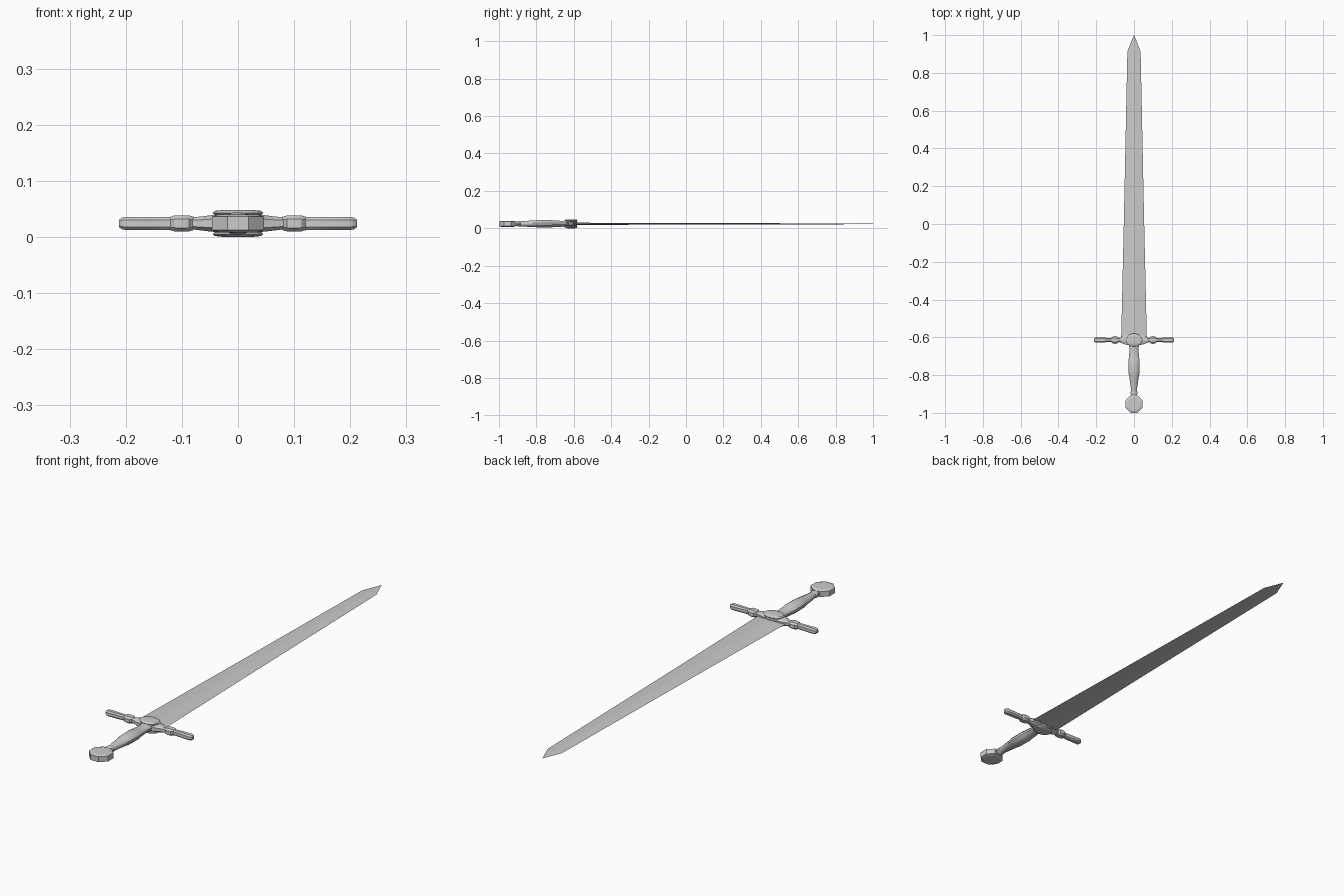
import bpy, bmesh, math
from mathutils import Vector

ZC = 0.024    # mid height of the sword
GY = -0.614   # guard line along y


def loft(name, sections, place, sides=8, power=1.0, phase=0.5, angle=None):
    """Skin rings of (position, half width, half height) along an axis."""
    bm = bmesh.new()
    rings = []
    for p, a, b in sections:
        ring = []
        for i in range(sides):
            t = 2 * math.pi * (i + phase) / sides
            c, s = math.cos(t), math.sin(t)
            u = math.copysign(abs(c) ** power, c)
            v = math.copysign(abs(s) ** power, s)
            ring.append(bm.verts.new(place(p, u * a, v * b)))
        rings.append(ring)
    for r, q in zip(rings, rings[1:]):
        for i in range(sides):
            j = (i + 1) % sides
            bm.faces.new((r[i], r[j], q[j], q[i]))
    bm.faces.new(rings[0])
    bm.faces.new(rings[-1])
    bmesh.ops.recalc_face_normals(bm, faces=bm.faces)
    me = bpy.data.meshes.new(name)
    bm.to_mesh(me)
    bm.free()
    ob = bpy.data.objects.new(name, me)
    bpy.context.collection.objects.link(ob)
    if angle:
        bpy.ops.object.select_all(action='DESELECT')
        ob.select_set(True)
        bpy.context.view_layer.objects.active = ob
        bpy.ops.object.shade_smooth_by_angle(angle=math.radians(angle))
    return ob


def along_y(p, a, b):
    return Vector((a, p, ZC + b))


def along_x(p, a, b):
    return Vector((p, GY + a, ZC + b))


def along_z(y):
    return lambda p, a, b: Vector((a, y + b, ZC + p))


# Blade: flat diamond section, tapering to a short point
loft("blade", [(-0.61, 0.068, 0.006), (0.0, 0.054, 0.004), (0.915, 0.035, 0.0022),
               (1.0, 0.0006, 0.0004)], along_y, sides=4, phase=0)

# Grip: widest below the guard, stepped in the middle, with a collar at the pommel
k = 1 / math.cos(math.pi / 12)
loft("grip", [(-0.915, 0.014, 0.013), (-0.89, 0.014, 0.013), (-0.875, 0.016, 0.015),
              (-0.80, 0.027, 0.019), (-0.795, 0.029, 0.0205), (-0.72, 0.031, 0.0205),
              (-0.715, 0.029, 0.019), (-0.66, 0.024, 0.016), (-0.645, 0.028, 0.018),
              (-0.62, 0.028, 0.018)],
     along_y, sides=12, angle=35)
loft("grip_collar", [(-0.904, 0.014, 0.012), (-0.899, 0.019, 0.015), (-0.889, 0.019, 0.015),
                     (-0.884, 0.014, 0.012)], along_y, sides=12, angle=35)

# Pommel: eight-sided disc with bevelled faces
R = 0.046 / math.cos(math.pi / 8)
loft("pommel", [(-0.016, 0.037, 0.037), (-0.012, R, R), (0.012, R, R), (0.016, 0.037, 0.037)],
     along_z(-0.954))

# Guard: flared centre block, then a knob and a rounded bar on either side
loft("guard_centre", [(-0.09, 0.011, 0.011), (-0.075, 0.013, 0.012), (-0.048, 0.025, 0.0155),
                      (0, 0.034, 0.0185), (0.048, 0.025, 0.0155), (0.075, 0.013, 0.012),
                      (0.09, 0.011, 0.011)],
     along_x, power=0.75, angle=30)
for side, s in (("left", -1), ("right", 1)):
    loft("guard_knob_" + side,
         [(s * x, w, h) for x, w, h in ((0.079, 0.010, 0.0125), (0.087, 0.019, 0.015),
                                        (0.100, 0.022, 0.0155), (0.113, 0.019, 0.015),
                                        (0.121, 0.010, 0.0125))],
         along_x, power=0.7, angle=30)
    loft("guard_arm_" + side,
         [(s * x, w, h) for x, w, h in ((0.11, 0.010, 0.012), (0.13, 0.011, 0.0122),
                                        (0.16, 0.0135, 0.0124), (0.20, 0.0155, 0.0124),
                                        (0.207, 0.012, 0.011), (0.212, 0.006, 0.007))],
         along_x, power=0.7, angle=30)

# Oval plate on both faces of the guard
loft("guard_oval", [(-0.024, 0.026, 0.019), (-0.0225, 0.042, 0.030), (-0.019, 0.046, 0.034),
                    (-0.016, 0.043, 0.031), (0.016, 0.043, 0.031), (0.019, 0.046, 0.034),
                    (0.0225, 0.042, 0.030), (0.024, 0.026, 0.019)],
     along_z(GY), sides=16, angle=35)
